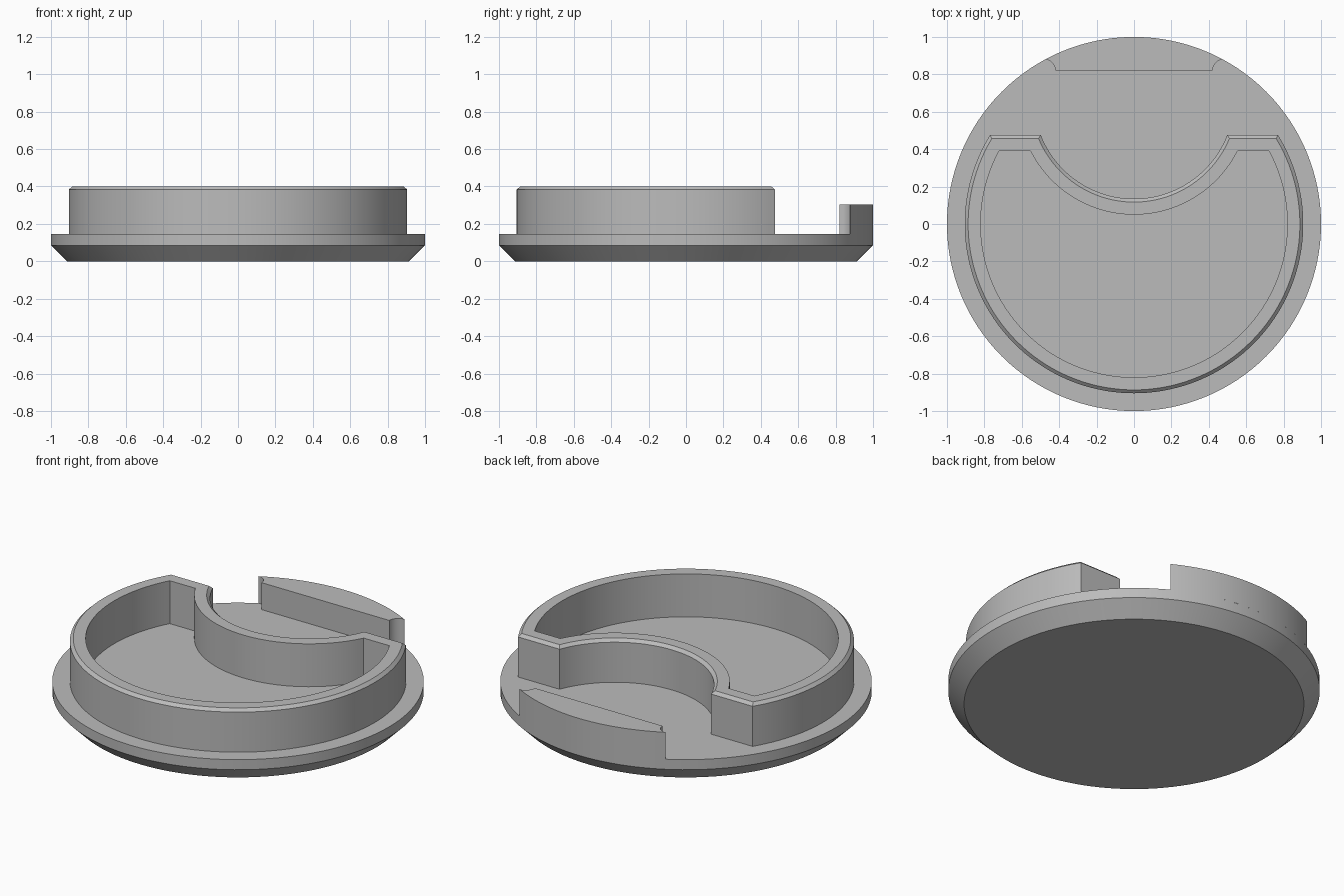
import bpy, bmesh, math
from math import sin, cos, asin, pi

if "Cube" in bpy.data.objects:
    bpy.data.objects.remove(bpy.data.objects["Cube"])

grey = bpy.data.materials.new("plain grey")
grey.diffuse_color = (0.5, 0.5, 0.5, 1)
grey.use_nodes = True
grey.node_tree.nodes["Principled BSDF"].inputs["Base Color"].default_value = grey.diffuse_color

BASE_TOP = 0.145


def arc(cx, cy, r, a0, a1, n):
    return [(cx + r * cos(a0 + (a1 - a0) * i / n),
             cy + r * sin(a0 + (a1 - a0) * i / n)) for i in range(n + 1)]


def loft(name, layers, cap_bottom=False, cap_top=False):
    """Bridge equally sized closed outlines given as (points, z)."""
    bm = bmesh.new()
    rings = [[bm.verts.new((x, y, z)) for x, y in pts] for pts, z in layers]
    n = len(rings[0])
    for a, b in zip(rings, rings[1:]):
        for i in range(n):
            j = (i + 1) % n
            bm.faces.new((a[i], a[j], b[j], b[i]))
    if cap_bottom:
        bm.faces.new(rings[0][::-1])
    if cap_top:
        bm.faces.new(rings[-1])
    me = bpy.data.meshes.new(name)
    bm.to_mesh(me)
    bm.free()
    ob = bpy.data.objects.new(name, me)
    bpy.context.collection.objects.link(ob)
    me.materials.append(grey)
    bpy.ops.object.select_all(action='DESELECT')
    ob.select_set(True)
    bpy.context.view_layer.objects.active = ob
    bpy.ops.object.shade_smooth_by_angle(angle=math.radians(25))
    return ob


# Round base with a chamfered underside
def circle(r):
    return arc(0, 0, r, 0, 2 * pi, 128)[:-1]


loft("base", [(circle(0.915), 0), (circle(1), 0.085), (circle(1), BASE_TOP)], True, True)


# Tray wall: a disc cut flat at the back with a round bite, inset by d
def tray_outline(d):
    r, y, bite_y, bite_r = 0.905 - d, 0.475 - d, 0.67, 0.535 + d
    a = asin(y / r)
    b = asin((y - bite_y) / bite_r)
    return (arc(0, 0, r, -pi - a, a, 96)
            + arc(0, bite_y, bite_r, b, -pi - b, 48))


loft("tray_wall", [(tray_outline(0), BASE_TOP), (tray_outline(0), 0.383),
                   (tray_outline(0.018), 0.4), (tray_outline(0.085), 0.4),
                   (tray_outline(0.085), BASE_TOP)])

# Raised back tab with a scooped hollow at each end
a = math.acos(0.48)
scoop = arc(0.48, 0.82, 0.06, pi, pi / 2, 10)[:-1]
tab = scoop + arc(0, 0, 1, a, pi - a, 40) + [(-x, y) for x, y in scoop[::-1]]
loft("back_tab", [(tab, BASE_TOP), (tab, 0.305)], False, True)
